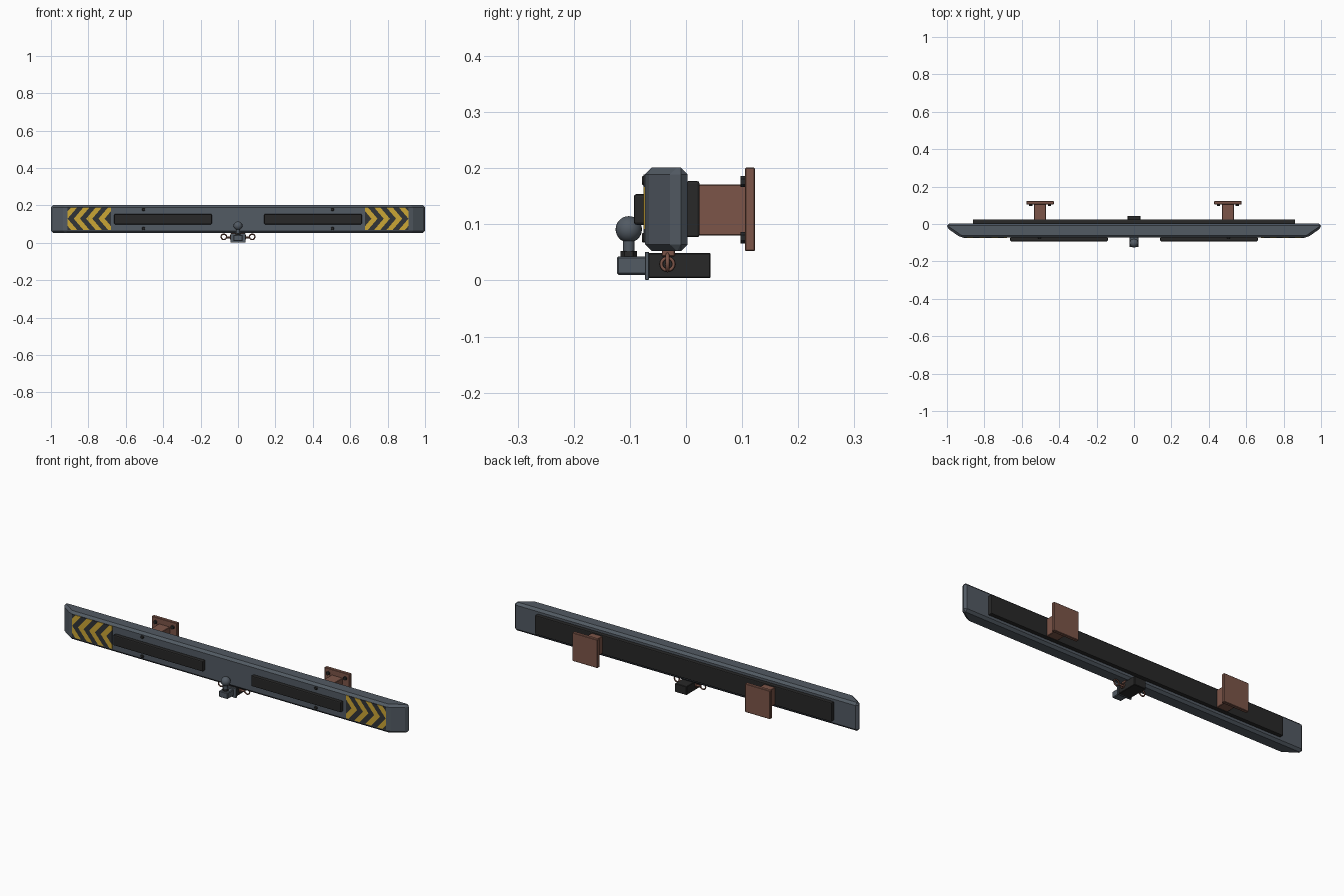
import bpy, bmesh, math
from mathutils import Vector, Matrix

if "Cube" in bpy.data.objects:
    bpy.data.objects.remove(bpy.data.objects["Cube"])


def mat(name, c):
    m = bpy.data.materials.new(name)
    m.diffuse_color = (*c, 1)
    m.use_nodes = True
    m.node_tree.nodes["Principled BSDF"].inputs["Base Color"].default_value = m.diffuse_color
    return m


SLATE = mat("slate_grey", (0.085, 0.103, 0.125))
BLACK = mat("rubber_black", (0.021, 0.021, 0.021))
BROWN = mat("rust_brown", (0.2, 0.09, 0.065))
YELLOW = mat("warning_yellow", (0.6, 0.38, 0.035))
DARK = mat("stripe_dark", (0.03, 0.033, 0.038))


def finish(name, bm, *mats, bevel=0, seg=1, smooth=False):
    if bevel:
        bmesh.ops.bevel(bm, geom=bm.edges[:], offset=bevel, segments=seg,
                        affect='EDGES', profile=0.5)
    bmesh.ops.recalc_face_normals(bm, faces=bm.faces[:])
    me = bpy.data.meshes.new(name)
    bm.to_mesh(me)
    bm.free()
    ob = bpy.data.objects.new(name, me)
    bpy.context.collection.objects.link(ob)
    for m in mats:
        me.materials.append(m)
    if smooth:
        bpy.context.view_layer.objects.active = ob
        ob.select_set(True)
        bpy.ops.object.shade_smooth_by_angle(angle=math.radians(40))
        ob.select_set(False)
    return ob


def cube_bm(x, y, z):
    """x, y, z are (min, max) pairs."""
    bm = bmesh.new()
    bmesh.ops.create_cube(bm, size=1)
    for v in bm.verts:
        v.co = Vector([(r[0] + r[1]) / 2 + c * (r[1] - r[0])
                       for r, c in zip((x, y, z), v.co)])
    return bm


def box(name, x, y, z, m, bevel=0.002, seg=1):
    return finish(name, cube_bm(x, y, z), m, bevel=bevel, seg=seg)


def cyl(name, loc, r, depth, axis, m, n=16, bevel=0):
    bm = bmesh.new()
    rot = {'X': Matrix.Rotation(math.pi / 2, 4, 'Y'),
           'Y': Matrix.Rotation(math.pi / 2, 4, 'X'),
           'Z': Matrix()}[axis]
    bmesh.ops.create_cone(bm, cap_ends=True, segments=n, radius1=r, radius2=r,
                          depth=depth, matrix=Matrix.Translation(loc) @ rot)
    return finish(name, bm, m, bevel=bevel, smooth=n > 8)


def ring(name, loc, R, r, rot, m):
    bpy.ops.mesh.primitive_torus_add(location=loc, rotation=rot, major_radius=R,
                                     minor_radius=r, major_segments=24, minor_segments=8)
    ob = bpy.context.object
    ob.name = name
    ob.data.materials.append(m)
    bpy.ops.object.shade_smooth_by_angle(angle=math.radians(60))
    ob.select_set(False)


# Main beam: tapered plan outline, extruded and chamfered
bm = bmesh.new()
plan = [(-1, 0.003), (-1, -0.022), (-0.925, -0.073),
        (0.925, -0.073), (1, -0.022), (1, 0.003)]
f = bm.faces.new([bm.verts.new((x, y, 0.053)) for x, y in plan])
up = bmesh.ops.extrude_face_region(bm, geom=[f])["geom"]
bmesh.ops.translate(bm, vec=(0, 0, 0.149),
                    verts=[g for g in up if isinstance(g, bmesh.types.BMVert)])
finish("bumper_beam", bm, SLATE, bevel=0.012)

# Rubber backing strip
box("backing_strip", (-0.862, 0.862), (0.0, 0.024), (0.078, 0.178), BLACK, 0.004, 2)

# Chevron warning plates: cut along the stripe lines, coloured by stripe number
ZM, W, SLOPE = 0.13, 0.033, 0.85


def chevron_plate(s, tag):
    bm = cube_bm(sorted((s * 0.68, s * 0.912)), (-0.0755, -0.072), (0.07, 0.19))
    bmesh.ops.bisect_plane(bm, geom=bm.verts[:] + bm.edges[:] + bm.faces[:],
                           plane_co=(0, 0, ZM), plane_no=(0, 0, 1))
    for half in (1, -1):
        for k in range(1, 9):
            fs = [f for f in bm.faces if (f.calc_center_median().z - ZM) * half > 0]
            geom = set(fs)
            for f in fs:
                geom.update(f.edges)
                geom.update(f.verts)
            bmesh.ops.bisect_plane(bm, geom=list(geom),
                                   plane_co=(s * (0.68 + k * W), 0, ZM),
                                   plane_no=(s, 0, half * SLOPE))
    for f in bm.faces:
        c = f.calc_center_median()
        u = abs(c.x) + SLOPE * abs(c.z - ZM) - 0.68
        f.material_index = int(u // W) % 2
    finish("chevron_plate_" + tag, bm, DARK, YELLOW)


for s, tag in ((-1, "left"), (1, "right")):
    chevron_plate(s, tag)

    # Front rubber pad and beam bolts
    box("front_pad_" + tag, sorted((s * 0.14, s * 0.662)), (-0.093, -0.07),
        (0.1, 0.155), BLACK, 0.005, 2)
    for z in (0.077, 0.179):
        cyl("beam_bolt_" + tag, (s * 0.505, -0.0735, z), 0.009, 0.01, 'Y', BLACK, 12, 0.002)

    # Mounting bracket: arm, plate and bolts
    c = s * 0.502
    box("bracket_arm_" + tag, (c - 0.032, c + 0.032), (0.02, 0.108), (0.081, 0.172), BROWN)
    box("bracket_plate_" + tag, (c - 0.073, c + 0.073), (0.105, 0.123), (0.053, 0.202), BROWN)
    for dx in (-0.05, 0.05):
        for z in (0.077, 0.177):
            cyl("bracket_bolt_" + tag, (c + dx, 0.102, z), 0.01, 0.01, 'Y', BLACK, 6)

    # Safety chain loop beside the receiver
    cyl("chain_loop_stem_" + tag, (s * 0.045, -0.033, 0.03), 0.005, 0.035, 'X', BROWN, 10)
    ring("chain_loop_" + tag, (s * 0.076, -0.033, 0.033), 0.0145, 0.0035,
         (math.pi / 2, 0, 0), BROWN)
    ring("chain_loop_base_" + tag, (s * 0.039, -0.033, 0.03), 0.011, 0.003,
         (0, math.pi / 2, 0), BROWN)

# Receiver tube, its collar and the weld pad under the beam
box("receiver_tube", (-0.034, 0.034), (-0.068, 0.044), (0.005, 0.05), BLACK)
box("receiver_collar", (-0.04, 0.04), (-0.073, -0.066), (0.002, 0.052), SLATE, 0.001)
box("receiver_weld_pad", (-0.037, 0.037), (-0.043, -0.02), (0.044, 0.055), BROWN, 0.001)

# Tow ball on its mount
box("ball_mount", (-0.025, 0.025), (-0.123, -0.06), (0.011, 0.044), SLATE, 0.003)
cyl("ball_nut", (0, -0.102, 0.048), 0.0145, 0.01, 'Z', BLACK, 6)
cyl("ball_neck", (0, -0.102, 0.061), 0.0105, 0.025, 'Z', SLATE, 16)
bm = bmesh.new()
bmesh.ops.create_uvsphere(bm, u_segments=24, v_segments=14, radius=0.0235,
                          matrix=Matrix.Translation((0, -0.102, 0.092)))
finish("tow_ball", bm, SLATE, smooth=True)

# Drop the whole model exactly onto the ground
for ob in bpy.context.collection.objects:
    ob.location.z -= 0.001
